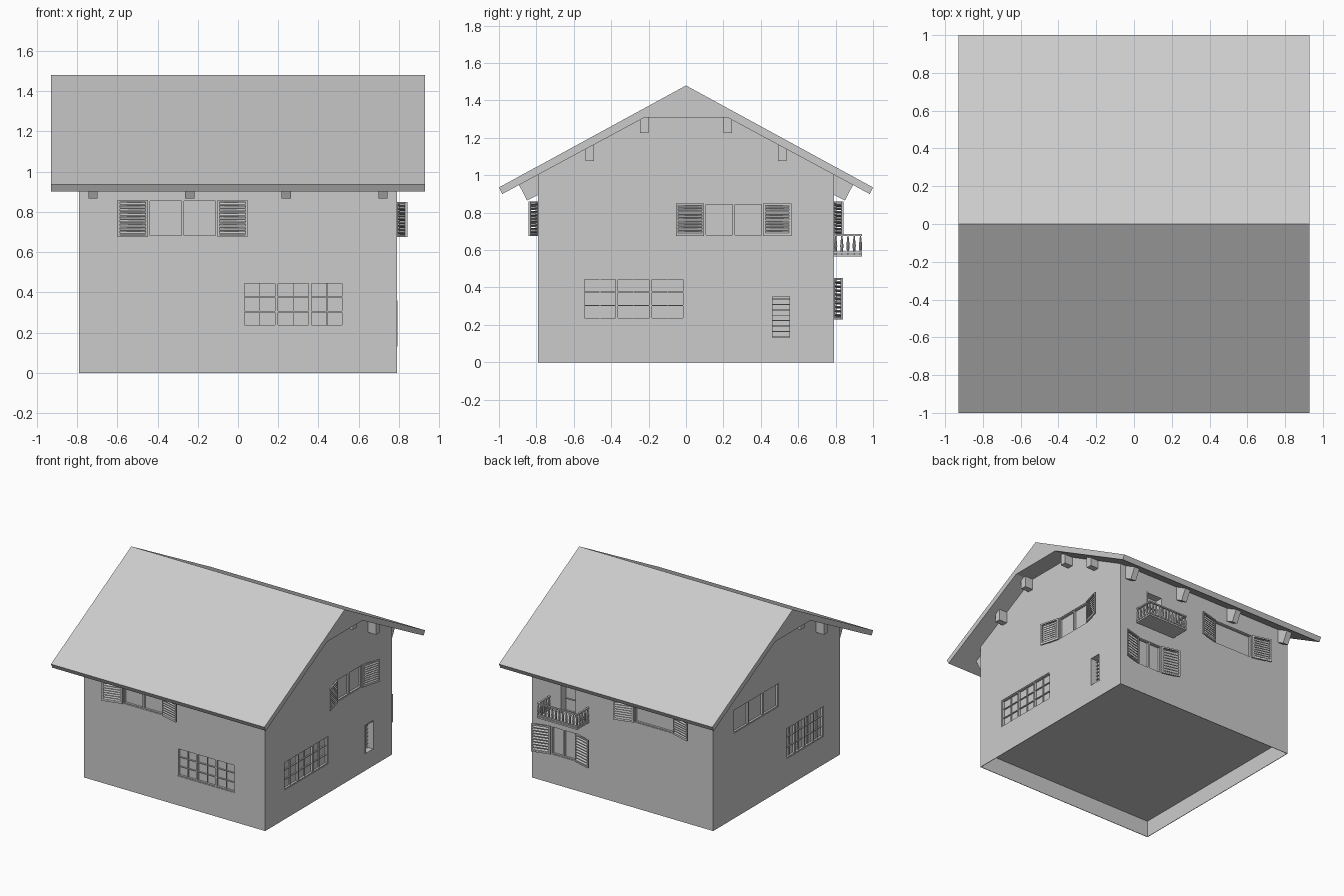
import bpy, bmesh, math
from mathutils import Matrix

if "Cube" in bpy.data.objects:
    bpy.data.objects.remove(bpy.data.objects["Cube"])

W = 0.79  # half width of the walls
FACES = {  # wall-local (along, outward, up) -> world
    "front": lambda u, o, z: (u, -W - o, z),
    "back": lambda u, o, z: (u, W + o, z),
    "right": lambda u, o, z: (W + o, u, z),
    "left": lambda u, o, z: (-W - o, u, z),
}


def finish(bm, name):
    bmesh.ops.recalc_face_normals(bm, faces=bm.faces)
    me = bpy.data.meshes.new(name)
    bm.to_mesh(me)
    bm.free()
    ob = bpy.data.objects.new(name, me)
    bpy.context.collection.objects.link(ob)
    return ob


def box(bm, face, u0, u1, z0, z1, o0, o1, hinge=0, slope=0, tilt=0):
    """Box on a wall; slope swings it out from the hinge, tilt leans it."""
    vs = []
    for u in (u0, u1):
        for o in (o0, o1):
            for z in (z0, z1):
                off = o + abs(u - hinge) * slope
                vs.append(bm.verts.new(FACES[face](u, off, z - tilt * (o - o0))))
    for q in ((0, 1, 3, 2), (4, 6, 7, 5), (0, 4, 5, 1), (2, 3, 7, 6), (0, 2, 6, 4), (1, 5, 7, 3)):
        bm.faces.new([vs[i] for i in q])


def prism(bm, pts, x0, x1):
    """Extrude a y-z profile along x."""
    a = [bm.verts.new((x0, y, z)) for y, z in pts]
    b = [bm.verts.new((x1, y, z)) for y, z in pts]
    bm.faces.new(a)
    bm.faces.new(b[::-1])
    n = len(pts)
    for i in range(n):
        bm.faces.new((a[i], b[i], b[(i + 1) % n], a[(i + 1) % n]))


# Openings: name, face, u0, u1, z0, z1, panes, rows, shutter width
WINDOWS = [
    ("front_upper", "front", -0.445, -0.105, 0.675, 0.86, 2, 1, 0.15),
    ("front_lower", "front", 0.025, 0.525, 0.23, 0.45, 3, 3, 0),
    ("right_upper", "right", 0.10, 0.41, 0.675, 0.85, 2, 1, 0.15),
    ("right_lower", "right", -0.55, -0.01, 0.23, 0.45, 3, 3, 0),
    ("back_upper", "back", -0.445, -0.105, 0.675, 0.86, 1, 1, 0.15),
    ("back_lower", "back", 0.41, 0.62, 0.23, 0.45, 2, 1, 0.14),
    ("left_upper", "left", -0.02, 0.53, 0.67, 0.855, 3, 1, 0),
    ("left_lower", "left", -0.58, -0.12, 0.22, 0.46, 4, 3, 0),
]
DOORS = [
    ("side_door", "right", 0.455, 0.56, 0.13, 0.36),
    ("balcony_door", "back", 0.40, 0.54, 0.575, 0.86),
]

# Walls with gables, cut by the openings and the hollow underside
bm = bmesh.new()
prism(bm, [(-W, 0), (W, 0), (W, 1.01), (0.22, 1.315), (-0.22, 1.315), (-W, 1.01)], -W, W)
walls = finish(bm, "walls")
bm = bmesh.new()
for n, f, u0, u1, z0, z1, *_ in WINDOWS:
    box(bm, f, u0, u1, z0, z1, -0.02, 0.05)
for n, f, u0, u1, z0, z1 in DOORS:
    box(bm, f, u0, u1, z0, z1, -0.055, 0.05)
e = W - 0.004
prism(bm, [(-e, -0.1), (e, -0.1), (e, 0.13), (-e, 0.13)], -e + 0.06, e - 0.06)
bm.free()

bm = bmesh.new()
for n, f, u0, u1, z0, z1, *_ in WINDOWS:
    box(bm, f, u0, u1, z0, z1, -0.02, 0.05)
for n, f, u0, u1, z0, z1 in DOORS:
    box(bm, f, u0, u1, z0 + 0.004, z1, -0.055, 0.05)
prism(bm, [(-e, -0.1), (e, -0.1), (e, 0.13), (-e, 0.13)], -e, e)
cutter = finish(bm, "opening_cutter")
cutter.hide_render = True
mod = walls.modifiers.new("openings", "BOOLEAN")
mod.operation = "DIFFERENCE"
mod.solver = "EXACT"
mod.object = cutter
bpy.context.view_layer.objects.active = walls
bpy.ops.object.modifier_apply(modifier=mod.name)
bpy.data.objects.remove(cutter)

# Roof slab with flat soffit under the ridge
bm = bmesh.new()
prism(bm, [(-1, 0.935), (0, 1.48), (1, 0.935), (0.982, 0.9), (0.22, 1.31), (-0.22, 1.31), (-0.982, 0.9)], -0.93, 0.93)
finish(bm, "roof")

# Rafter tails under the eaves
bm = bmesh.new()
for s in (-1, 1):
    for x in (-0.72, -0.24, 0.24, 0.72):
        prism(bm, [(s * 0.77, 1.02), (s * 0.895, 0.953), (s * 0.85, 0.865), (s * 0.77, 0.906)], x - 0.023, x + 0.023)
finish(bm, "rafter_tails")

# Purlin ends on both gables
bm = bmesh.new()
for f in ("left", "right"):
    for s in (-1, 1):
        for y, z in ((0.223, 1.225), (0.515, 1.075)):
            box(bm, f, s * y - 0.023, s * y + 0.023, z, z + 0.09, -0.01, 0.07)
finish(bm, "purlin_ends")

# Window frames, mullions, glazing bars and shutters
for n, f, u0, u1, z0, z1, panes, rows, sw in WINDOWS:
    bm = bmesh.new()
    step = (u1 - u0) / panes
    t = 0.007
    for i in range(panes):
        a, b = u0 + i * step, u0 + (i + 1) * step
        box(bm, f, a, a + t, z0, z1, -0.02, -0.004)
        box(bm, f, b - t, b, z0, z1, -0.02, -0.004)
        box(bm, f, a + t, b - t, z0, z0 + t, -0.02, -0.004)
        box(bm, f, a + t, b - t, z1 - t, z1, -0.02, -0.004)
        for r in range(1, rows):
            z = z0 + (z1 - z0) * r / rows
            box(bm, f, a + t, b - t, z - 0.003, z + 0.003, -0.02, -0.01)
        if rows > 1:
            m = (a + b) / 2
            box(bm, f, m - 0.002, m + 0.002, z0 + t, z1 - t, -0.02, -0.012)
    finish(bm, n + "_window_frame")
    if not sw:
        continue
    bm = bmesh.new()
    for h, d in ((u0 - 0.003, -1), (u1 + 0.003, 1)):
        def part(a, b, c0, c1, o0=0.0, o1=0.012, tilt=0):
            box(bm, f, h + d * a, h + d * b, c0, c1, o0, o1, h, 0.27, tilt)
        k = 0.011
        part(0, k, z0, z1)
        part(sw - k, sw, z0, z1)
        part(k, sw - k, z0, z0 + k)
        part(k, sw - k, z1 - k, z1)
        count = 9
        gap = (z1 - z0 - 2 * k) / count
        for i in range(count):
            z = z0 + k + gap * (i + 0.5)
            part(k, sw - k, z, z + 0.006, 0.001, 0.012, 0.8)
    finish(bm, n + "_shutters")

# Doors: side door with horizontal boards, glazed balcony door
for n, f, u0, u1, z0, z1 in DOORS:
    bm = bmesh.new()
    t = 0.007
    for a, b in ((u0, u0 + t), (u1 - t, u1)):
        box(bm, f, a, b, z0, z1, -0.055, 0.003)
    box(bm, f, u0 + t, u1 - t, z1 - t, z1, -0.055, 0.003)
    bars = 8 if n == "side_door" else 3
    for i in range(bars):
        z = z0 + (z1 - z0) * i / bars
        box(bm, f, u0 + t, u1 - t, z + 0.004, z + 0.009, -0.055, -0.045)
    finish(bm, n)

# Balcony floor and rails
X0, X1, OUT = 0.29, 0.64, 0.15
bm = bmesh.new()
box(bm, "back", X0, X1, 0.565, 0.577, -0.005, OUT)
for z in (0.582, 0.675):
    box(bm, "back", X0, X1, z, z + 0.01, OUT - 0.014, OUT)
    for a in (X0, X1 - 0.014):
        box(bm, "back", a, a + 0.014, z, z + 0.01, 0, OUT - 0.014)
finish(bm, "balcony")

# Turned balusters
bm = bmesh.new()
spots = [(X0 + 0.007 + i * (X1 - X0 - 0.014) / 11, W + OUT - 0.007) for i in range(12)]
spots += [(x, W + 0.01 + i * 0.033) for x in (X0 + 0.007, X1 - 0.007) for i in range(4)]
for x, y in spots:
    for z, h, r1, r2 in ((0.577, 0.045, 0.004, 0.009), (0.622, 0.055, 0.009, 0.003)):
        bmesh.ops.create_cone(bm, cap_ends=True, segments=8, radius1=r1, radius2=r2, depth=h,
                              matrix=Matrix.Translation((x, y, z + h / 2)))
finish(bm, "balusters")
